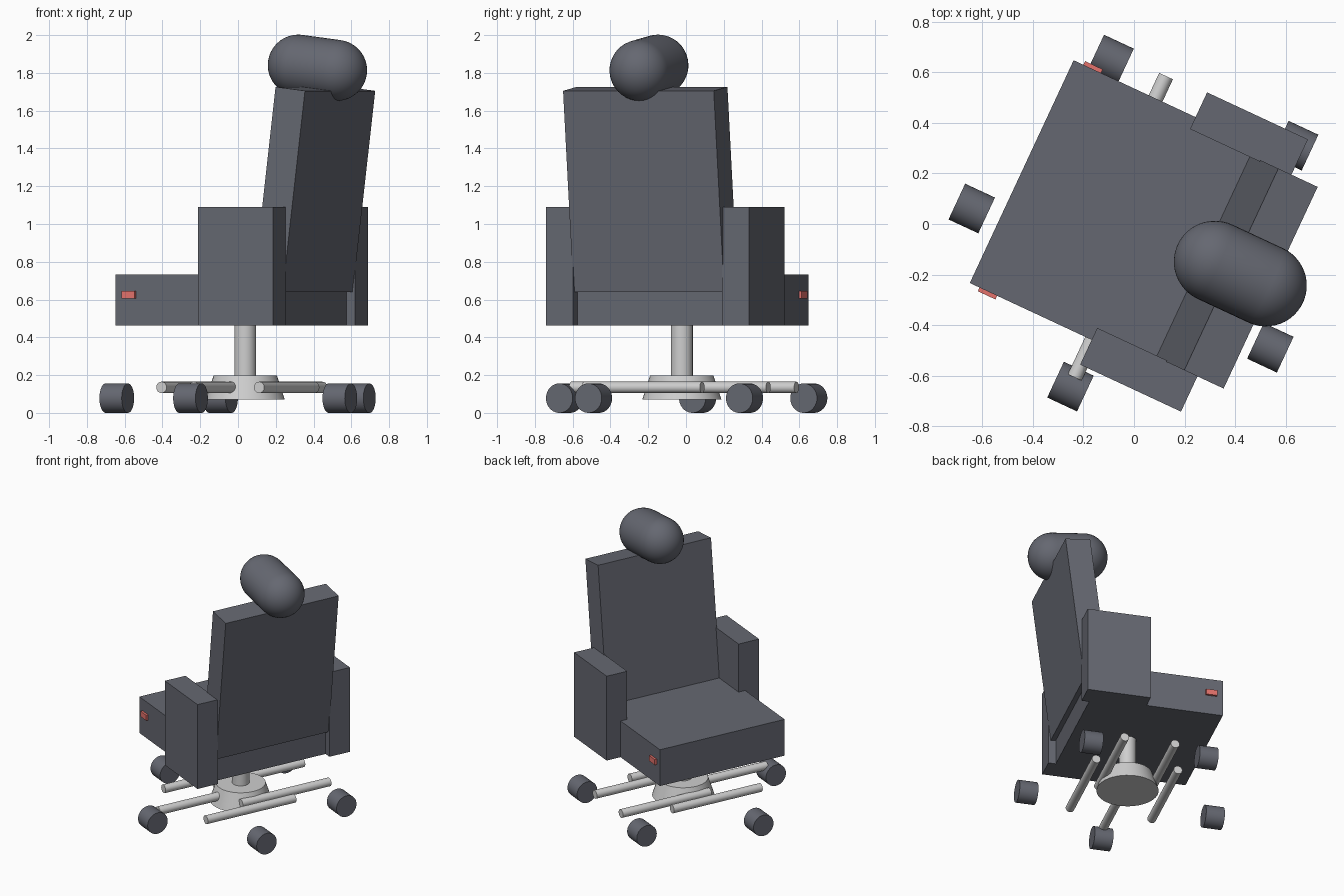
import bpy
import bmesh
from math import radians, sin, cos, pi
from mathutils import Matrix, Vector

cube = bpy.data.objects.get("Cube")
if cube:
    bpy.data.objects.remove(cube, do_unlink=True)

# The chair is swivelled: local -x is its facing side, local y its width
SWIVEL = Matrix.Rotation(radians(-25), 4, 'Z')
RECLINE = Matrix.Rotation(radians(7), 4, 'Y')
ALONG_X = Matrix.Rotation(radians(90), 4, 'Y')
ALONG_Y = Matrix.Rotation(radians(90), 4, 'X')


def material(name, rgb):
    mat = bpy.data.materials.new(name)
    mat.use_nodes = True
    colour = (*rgb, 1.0)
    mat.diffuse_color = colour
    mat.node_tree.nodes["Principled BSDF"].inputs["Base Color"].default_value = colour
    return mat


upholstery = material("slate_grey", (0.13, 0.137, 0.165))
metal = material("light_grey_metal", (0.62, 0.62, 0.62))
red = material("red", (0.78, 0.17, 0.15))


def finish(bm, name, mat, matrix, smooth=False):
    bmesh.ops.recalc_face_normals(bm, faces=bm.faces)
    bm.transform(SWIVEL @ matrix)
    mesh = bpy.data.meshes.new(name)
    bm.to_mesh(mesh)
    bm.free()
    mesh.materials.append(mat)
    obj = bpy.data.objects.new(name, mesh)
    bpy.context.collection.objects.link(obj)
    if smooth:
        bpy.ops.object.select_all(action='DESELECT')
        obj.select_set(True)
        bpy.context.view_layer.objects.active = obj
        bpy.ops.object.shade_smooth_by_angle(angle=radians(35))
    return obj


def box(name, mat, size, centre, tilt=Matrix()):
    bm = bmesh.new()
    bmesh.ops.create_cube(bm, size=1)
    bm.transform(Matrix.Diagonal((*size, 1)))
    return finish(bm, name, mat, Matrix.Translation(centre) @ tilt)


def lathe(name, mat, profile, centre, turn=Matrix(), steps=40):
    """Spin a (radius, height) profile round its own z axis."""
    bm = bmesh.new()
    verts = [bm.verts.new((r, 0, z)) for r, z in profile]
    edges = [bm.edges.new(pair) for pair in zip(verts, verts[1:])]
    bmesh.ops.spin(bm, geom=verts + edges, cent=(0, 0, 0), axis=(0, 0, 1),
                   angle=2 * pi, steps=steps, use_merge=False)
    bmesh.ops.remove_doubles(bm, verts=bm.verts, dist=0.0001)
    return finish(bm, name, mat, Matrix.Translation(centre) @ turn, smooth=True)


def rod(name, mat, radius, length, centre, turn=Matrix()):
    h = length / 2
    return lathe(name, mat, [(0, -h), (radius, -h), (radius, h), (0, h)], centre, turn)


# Seat, reclined backrest, armrests and side tabs
box("seat", upholstery, (0.92, 0.972, 0.27), (-0.03, 0, 0.597))
box("backrest", upholstery, (0.173, 0.88, 1.073), (0.445, 0, 1.183), RECLINE)
for side, label in ((1, "right"), (-1, "left")):
    box(f"{label}_armrest", upholstery, (0.44, 0.16, 0.628), (0.262, side * 0.514, 0.776))
    box(f"{label}_side_tab", red, (0.077, 0.03, 0.04), (-0.409, side * 0.487, 0.625))

# Headrest: a capsule lying front to back, tilted with the backrest
R, HALF = 0.162, 0.112
arc = [radians(-90 + 7.5 * i) for i in range(25)]
capsule = [(R * cos(t), R * sin(t) + (-HALF if i < 12 else HALF))
           for i, t in enumerate(arc)]
capsule.insert(12, (R, -HALF))
lathe("headrest", upholstery, capsule, (0.464, 0, 1.827), RECLINE @ ALONG_X)

# Pedestal and column
HUB = Vector((0.044, -0.004, 0))
lathe("pedestal", metal, [(0, 0.07), (0.21, 0.07), (0.168, 0.197), (0, 0.197)], HUB)
rod("column", metal, 0.058, 0.30, HUB + Vector((0, 0, 0.33)))

# Five parallel base rods and five casters spaced round the hub
for i in range(5):
    angle = radians(-90 + 72 * i)
    out = Vector((cos(angle), sin(angle), 0))
    rod(f"base_rod_{i + 1}", metal, 0.03, 0.69,
        HUB + out * 0.3 + Vector((0, 0, 0.135)), ALONG_Y)
    rod(f"caster_{i + 1}", upholstery, 0.078, 0.13,
        HUB + out * 0.685 + Vector((0, 0, 0.078)), ALONG_X)
